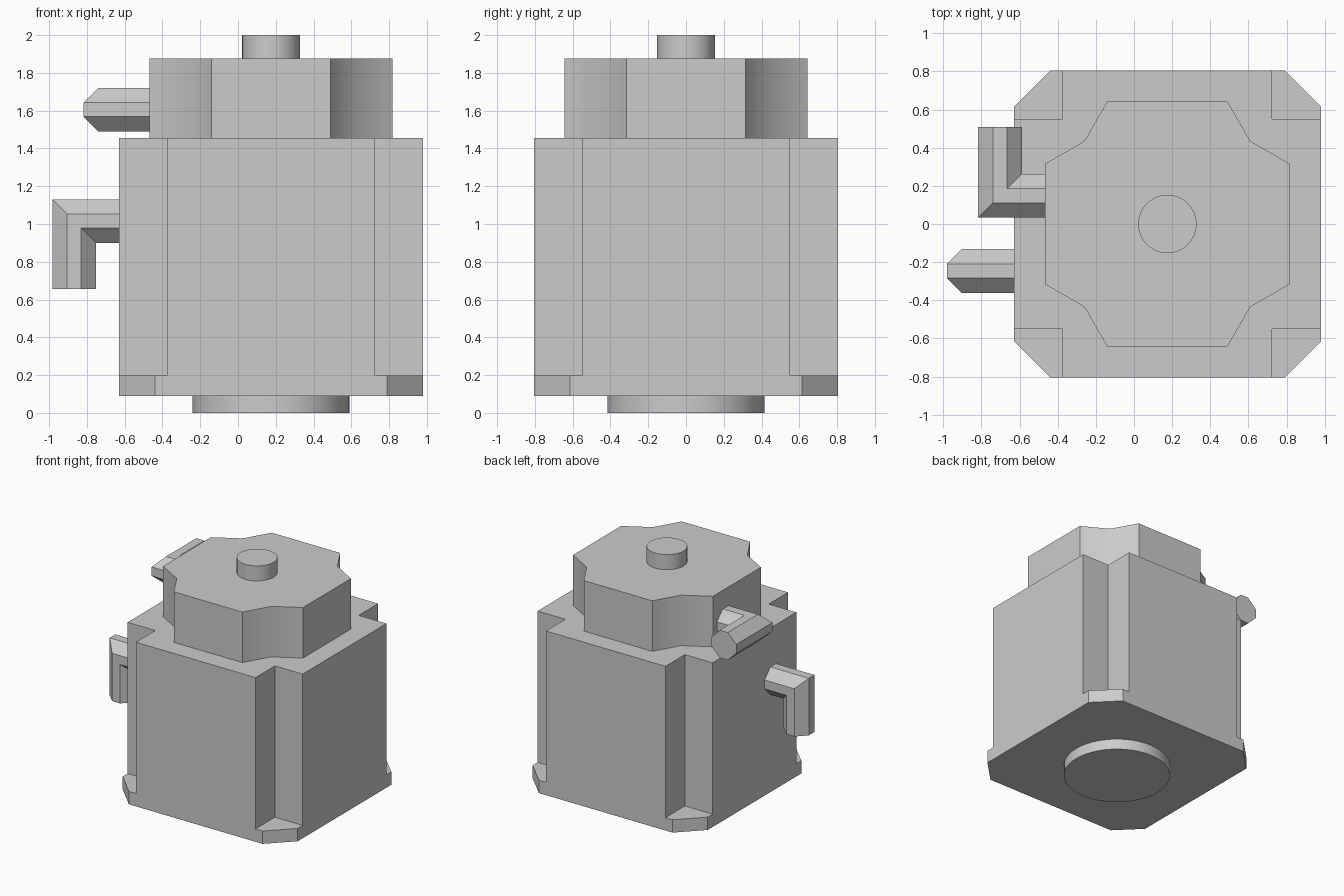
import bpy, bmesh
from math import cos, sin, tau
from mathutils import Vector

cube = bpy.data.objects.get("Cube")
if cube:
    bpy.data.objects.remove(cube, do_unlink=True)

CX = 0.175  # motor axis

grey = bpy.data.materials.new("plain grey")
grey.use_nodes = True
colour = (0.6, 0.6, 0.6, 1)
grey.diffuse_color = colour
grey.node_tree.nodes["Principled BSDF"].inputs["Base Color"].default_value = colour


def loft(name, rings):
    """Join rings of equal length into a capped solid."""
    bm = bmesh.new()
    loops = [[bm.verts.new(p) for p in ring] for ring in rings]
    n = len(loops[0])
    for a, b in zip(loops, loops[1:]):
        for i in range(n):
            j = (i + 1) % n
            bm.faces.new((a[i], a[j], b[j], b[i]))
    bm.faces.new(loops[0][::-1])
    bm.faces.new(loops[-1])
    bmesh.ops.recalc_face_normals(bm, faces=bm.faces)
    mesh = bpy.data.meshes.new(name)
    bm.to_mesh(mesh)
    bm.free()
    mesh.materials.append(grey)
    obj = bpy.data.objects.new(name, mesh)
    bpy.context.collection.objects.link(obj)
    bpy.ops.object.select_all(action='DESELECT')
    obj.select_set(True)
    bpy.context.view_layer.objects.active = obj
    bpy.ops.object.shade_smooth_by_angle(angle=0.6)
    return obj


def prism(name, outline, z0, z1):
    return loft(name, [[(CX + x, y, z) for x, y in outline] for z in (z0, z1)])


def four_corners(corner):
    """Repeat one corner's points by quarter turns."""
    pts, quarter = [], list(corner)
    for _ in range(4):
        pts += quarter
        quarter = [(-y, x) for x, y in quarter]
    return pts


def circle(r, n=48):
    return [(r * cos(tau * i / n), r * sin(tau * i / n)) for i in range(n)]


def elbow(name, start, corner, end):
    """Octagonal connector with a mitred bend."""
    start, corner, end = map(Vector, (start, corner, end))
    d1, d2 = (corner - start).normalized(), (end - corner).normalized()
    side = d1.cross(d2)
    section = four_corners([(0.115, -0.037), (0.115, 0.037)])
    rings = [
        [start + d2 * u + side * v for u, v in section],
        [corner + (d2 - d1) * u + side * v for u, v in section],
        [end - d1 * u + side * v for u, v in section],
    ]
    loft(name, rings)


# Motor, from the bottom up
prism("bottom_boss", circle(0.415), 0, 0.09)
prism("mounting_plate", four_corners([(0.805, 0.615), (0.615, 0.805)]), 0.09, 0.197)
prism("motor_body", four_corners([(0.805, 0.55), (0.55, 0.55), (0.55, 0.805)]), 0.197, 1.455)
prism("top_housing", four_corners([(0.643, 0.315), (0.435, 0.435), (0.315, 0.643)]), 1.455, 1.875)
prism("top_shaft", circle(0.153), 1.875, 2.0)

# Cable connectors on the right side
elbow("lower_connector", (-0.63, -0.247, 1.015), (-0.867, -0.247, 1.015), (-0.867, -0.247, 0.655))
elbow("upper_connector", (-0.468, 0.148, 1.605), (-0.703, 0.148, 1.605), (-0.703, 0.508, 1.605))
